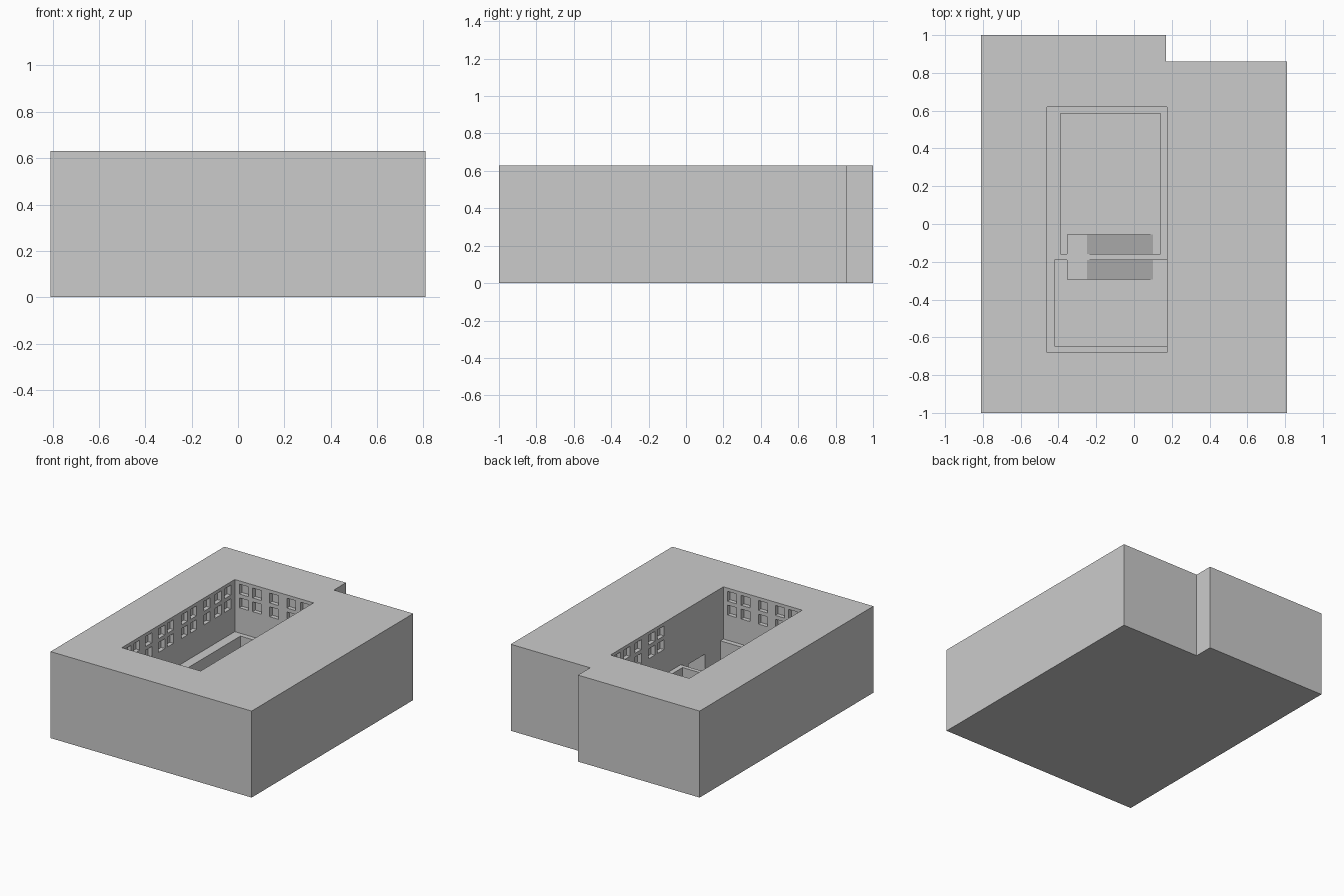
import bpy, bmesh

if "Cube" in bpy.data.objects:
    bpy.data.objects.remove(bpy.data.objects["Cube"])

TOP, TERRACE, FLOOR = 0.63, 0.25, 0.04
X0, X1, Y0, Y1 = -0.46, 0.175, -0.68, 0.62      # courtyard walls


def finish(bm, name):
    bmesh.ops.recalc_face_normals(bm, faces=bm.faces)
    mesh = bpy.data.meshes.new(name)
    bm.to_mesh(mesh)
    bm.free()
    obj = bpy.data.objects.new(name, mesh)
    bpy.context.collection.objects.link(obj)
    return obj


def prism(name, points, offset):
    """Extrude a closed outline along an offset vector."""
    bm = bmesh.new()
    face = bm.faces.new([bm.verts.new(p) for p in points])
    ext = bmesh.ops.extrude_face_region(bm, geom=[face], use_keep_orig=True)
    verts = [v for v in ext["geom"] if isinstance(v, bmesh.types.BMVert)]
    bmesh.ops.translate(bm, verts=verts, vec=offset)
    return finish(bm, name)


def boxes(name, spans):
    """One object from several (x0, x1, y0, y1, z0, z1) boxes."""
    bm = bmesh.new()
    for x0, x1, y0, y1, z0, z1 in spans:
        verts = bmesh.ops.create_cube(bm, size=1)["verts"]
        bmesh.ops.scale(bm, verts=verts, vec=(x1 - x0, y1 - y0, z1 - z0))
        bmesh.ops.translate(bm, verts=verts,
                            vec=((x0 + x1) / 2, (y0 + y1) / 2, (z0 + z1) / 2))
    return finish(bm, name)


def cut(obj, cutter):
    cutter.hide_render = True
    mod = obj.modifiers.new("cut", 'BOOLEAN')
    mod.operation, mod.solver, mod.object = 'DIFFERENCE', 'EXACT', cutter
    bpy.context.view_layer.objects.active = obj
    bpy.ops.object.modifier_apply(modifier=mod.name)
    bpy.data.objects.remove(cutter)


# Building block with the notched rear corner
outline = [(-0.81, -1), (0.81, -1), (0.81, 0.86), (0.17, 0.86), (0.17, 1), (-0.81, 1)]
building = prism("building_block", [(x, y, 0) for x, y in outline], (0, 0, TOP))

# Courtyard, then the two sunken yards in its terrace
cut(building, boxes("courtyard_cutter", [(X0, X1, Y0, Y1, TERRACE, TOP + 0.1)]))
cut(building, boxes("yard_cutter", [
    (-0.39, 0.14, -0.16, 0.585, FLOOR, TERRACE + 0.1),
    (-0.42, X1, -0.645, -0.19, FLOOR, TERRACE + 0.1)]))

# Recessed windows in two rows on all four courtyard walls
W, D = 0.036, 0.03
long_wall = [-0.61, -0.51, -0.37, -0.22, -0.12, 0.04, 0.145, 0.30, 0.43, 0.54]
short_wall = [-0.387, -0.28, -0.143, -0.005, 0.105]
openings = []
for z in (0.47, 0.57):
    zs = (z - W, z + W)
    for y in long_wall:
        openings.append((X0 - D, X0 + D, y - W, y + W, *zs))
        if y > 0:
            openings.append((X1 - D, X1 + D, y - W, y + W, *zs))
    for x in short_wall:
        openings += [(x - W, x + W, yw - D, yw + D, *zs) for yw in (Y0, Y1)]
# Doorway from the front yard under the right wing
openings.append((X1 - 0.05, X1 + 0.17, -0.467, -0.28, FLOOR, 0.22))
cut(building, boxes("opening_cutter", openings))

# Ramps with a flat landing, one into each yard
profile = [(-0.355, FLOOR), (0.10, FLOOR), (-0.25, TERRACE), (-0.355, TERRACE)]
for name, y in (("rear_ramp", -0.16), ("front_ramp", -0.295)):
    prism(name, [(x, y, z) for x, z in profile], (0, 0.105, 0))
